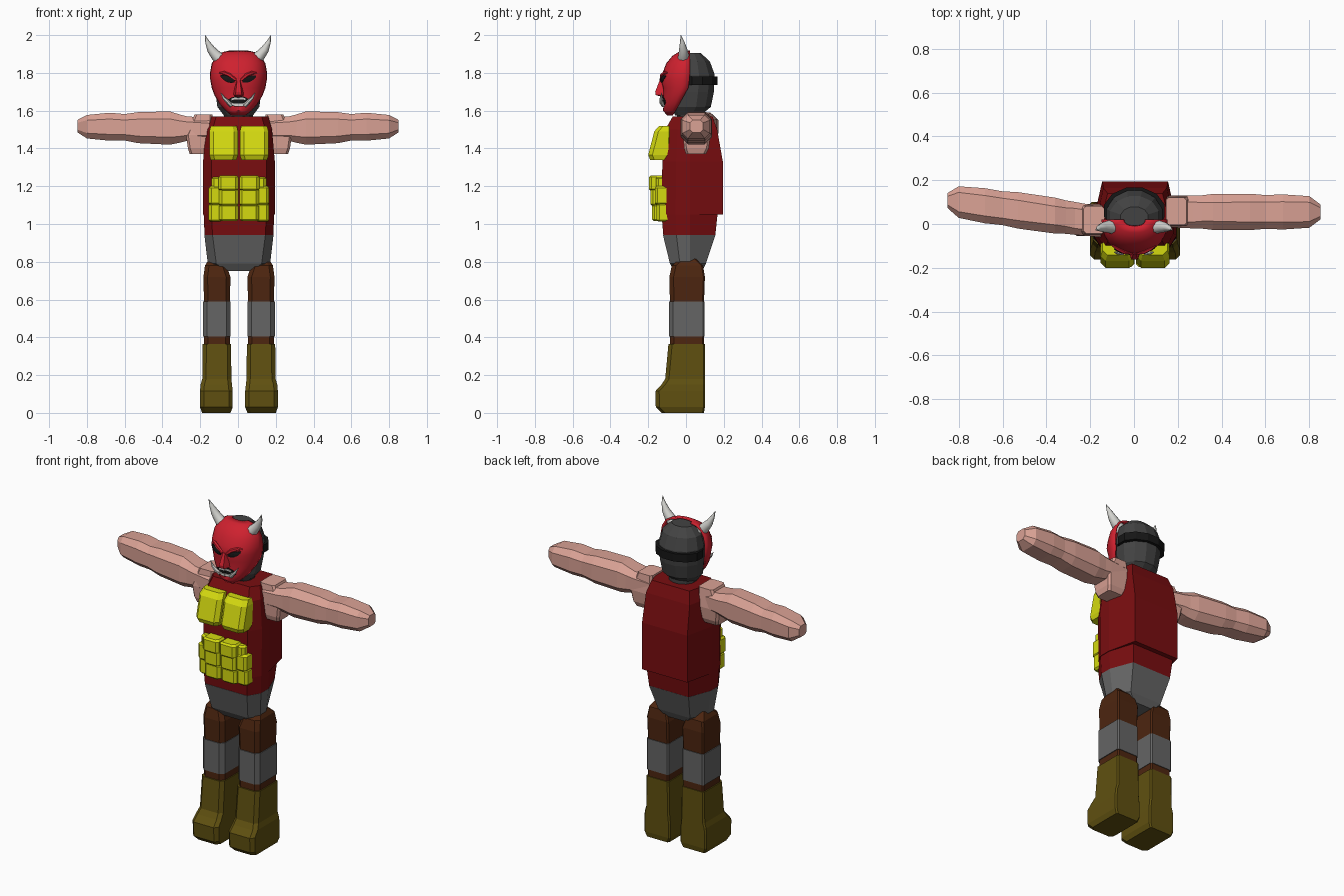
import bpy, bmesh, math
from mathutils import Vector

if "Cube" in bpy.data.objects:
    bpy.data.objects.remove(bpy.data.objects["Cube"])

CX = 0.005  # body centre line


def mat(name, r, g, b):
    m = bpy.data.materials.new(name)
    m.diffuse_color = (r, g, b, 1)
    m.use_nodes = True
    m.node_tree.nodes["Principled BSDF"].inputs["Base Color"].default_value = m.diffuse_color
    return m


SHIRT = mat("dark red", 0.19, 0.004, 0.005)
RED = mat("bright red", 0.62, 0.015, 0.028)
SKIN = mat("skin", 0.70, 0.36, 0.30)
YELLOW = mat("yellow", 0.66, 0.70, 0.005)
GREY = mat("grey", 0.13, 0.13, 0.13)
BROWN = mat("brown", 0.075, 0.019, 0.005)
OLIVE = mat("olive", 0.115, 0.08, 0.005)
CHAR = mat("charcoal", 0.055, 0.055, 0.055)
BLACK = mat("black", 0.008, 0.008, 0.008)
BONE = mat("bone", 0.65, 0.65, 0.62)


def loft(name, rings, m, closed=True, smooth=False):
    """Skin a list of equal-length point rings (closed) or rows (open)."""
    bm = bmesh.new()
    vs = [[bm.verts.new(p) for p in r] for r in rings]
    n = len(rings[0])
    for a, b in zip(vs, vs[1:]):
        for i in range(n if closed else n - 1):
            j = (i + 1) % n
            bm.faces.new((a[i], a[j], b[j], b[i]))
    if closed:
        bm.faces.new(vs[0][::-1])
        bm.faces.new(vs[-1])
        bmesh.ops.recalc_face_normals(bm, faces=bm.faces)
    me = bpy.data.meshes.new(name)
    bm.to_mesh(me)
    bm.free()
    me.materials.append(m)
    o = bpy.data.objects.new(name, me)
    bpy.context.collection.objects.link(o)
    if smooth:
        bpy.ops.object.select_all(action='DESELECT')
        bpy.context.view_layer.objects.active = o
        o.select_set(True)
        bpy.ops.object.shade_smooth_by_angle(angle=math.radians(45))
    return o


def sec(z, x0, x1, y0, y1, c=0.02, cb=None):
    """Box section with front corners cut by c and back corners by cb."""
    b = c if cb is None else cb
    return [(x0 + c, y0, z), (x1 - c, y0, z), (x1, y0 + c, z), (x1, y1 - b, z),
            (x1 - b, y1, z), (x0 + b, y1, z), (x0, y1 - b, z), (x0, y0 + c, z)]


def pair(name, rows, m, c=0.02, cb=None):
    """Same loft on both sides; rows give z and distances from centre."""
    for s, side in ((-1, "right"), (1, "left")):
        rings = [[(CX + s * x, y, z) for x, y, z in sec(*r, c, cb)] for r in rows]
        loft(f"{side}_{name}", rings, m)


# Torso: narrow back, widest at the middle, cut front corners
def hexa(z, wf, w, wb, yf, ym, yb):
    h = [(wf, yf), (w, (yf + ym) / 2), (w, ym), (wb, yb)]
    return [(CX + x, y, z) for x, y in h] + [(CX - x, y, z) for x, y in h[::-1]]


loft("torso", [hexa(1.05, .145, .19, .15, -.13, .02, .195),
               hexa(1.33, .145, .19, .15, -.125, .02, .195),
               hexa(1.50, .14, .175, .145, -.11, .02, .165),
               hexa(1.57, .12, .155, .125, -.07, .02, .14)], SHIRT)
loft("shirt_hem", [hexa(.94, .14, .182, .13, -.12, .02, .155),
                   hexa(1.06, .145, .187, .14, -.13, .02, .168)], SHIRT)
loft("hips", [hexa(.75, .07, .11, .07, -.06, .02, .085),
              hexa(.79, .12, .165, .105, -.085, .02, .105),
              hexa(.942, .14, .183, .131, -.122, .02, .156)], GREY)

# Legs, knee pads and boots
pair("leg", [(.34, .048, .185, -.085, .095), (.58, .048, .185, -.085, .095),
             (.72, .045, .188, -.088, .10), (.78, .065, .18, -.075, .09),
             (.82, .10, .155, -.03, .05)], BROWN, .022, .008)
pair("knee_pad", [(.405, .045, .19, -.09, .099), (.59, .045, .19, -.09, .099)],
     GREY, .022, .008)
pair("boot", [(0, .045, .195, -.13, .095), (.03, .033, .206, -.16, .10),
              (.115, .033, .206, -.162, .10), (.15, .037, .203, -.13, .10),
              (.18, .04, .194, -.11, .10), (.365, .042, .192, -.093, .10)],
     OLIVE, .02, .008)

# Arms: x distance, centre height, half height, half depth
ARM = [(.15, 1.50, .06, .07), (.27, 1.505, .065, .075), (.31, 1.505, .075, .076),
       (.36, 1.508, .088, .082), (.53, 1.51, .082, .083), (.60, 1.512, .07, .077),
       (.68, 1.515, .074, .08), (.80, 1.515, .062, .072), (.85, 1.518, .033, .035)]
for s, side, y0, slope in ((1, "left", .055, 0.0), (-1, "right", -.012, .14)):
    rings = []
    for d, zc, hz, hy in ARM:
        yc = y0 + slope * d
        rings.append([(s * d, y, z) for y, z, _ in
                      sec(0, yc - hy, yc + hy, zc - hz, zc + hz, hz * .45)])
    loft(side + "_arm", rings, SKIN)
    # short shoulder block under the arm
    yc = y0 + slope * .2
    rows = [(1.37, .16, .26, -.055, .05), (1.40, .15, .27, -.065, .065),
            (1.47, .14, .28, -.07, .075), (1.58, .14, .235, -.06, .065)]
    loft(side + "_shoulder", [[(CX + s * x, y + yc, z) for x, y, z in sec(*r, .012)]
                              for r in rows], SKIN)

# Chest pouches
pair("chest_pouch", [(1.34, .012, .15, -.19, -.09), (1.365, .005, .157, -.20, -.09),
                     (1.49, .005, .157, -.168, -.085), (1.52, .012, .148, -.142, -.085)],
     YELLOW, .022, .005)


def pouch(name, z0, z1, x0, x1, yf):
    e = .01
    pair(name, [(z0, x0 + e, x1 - e, yf + e, -.09), (z0 + e, x0, x1, yf, -.09),
                (z1 - e, x0, x1, yf, -.09), (z1, x0 + e, x1 - e, yf + e, -.09)],
         YELLOW, .014, .004)


# Belly pouches: low, middle and flap, with a thinner outer column
pouch("low_pouch", 1.015, 1.105, .003, .105, -.18)
pouch("middle_pouch", 1.095, 1.19, .003, .105, -.188)
pouch("pouch_flap", 1.175, 1.258, .003, .108, -.196)
pouch("outer_low_pouch", 1.012, 1.11, .09, .16, -.155)
pouch("outer_middle_pouch", 1.10, 1.20, .09, .16, -.165)
pouch("outer_flap", 1.18, 1.25, .09, .145, -.16)


# Head, neck and strap
def oval(z, w, yf, yb, n=12):
    return [(CX - .003 + w * math.sin(math.tau * (i + .5) / n),
             (yf + yb) / 2 - (yb - yf) / 2 * math.cos(math.tau * (i + .5) / n), z)
            for i in range(n)]


loft("neck", [oval(1.50, .08, -.05, .10), oval(1.64, .08, -.05, .10)], CHAR)
loft("head", [oval(1.575, .08, -.06, .08), oval(1.62, .115, -.085, .135),
              oval(1.70, .126, -.085, .152), oval(1.79, .132, -.08, .156),
              oval(1.86, .115, -.06, .13), oval(1.905, .065, -.02, .08)], CHAR)
loft("head_strap", [oval(1.735, .143, -.05, .17), oval(1.782, .143, -.05, .17)], BLACK)

# Mask rows: height, half width, front y, rear y
MASK = [(1.575, .038, -.10, -.07), (1.60, .068, -.122, -.055), (1.635, .10, -.118, -.035),
        (1.68, .127, -.122, -.01), (1.72, .142, -.122, .012), (1.765, .15, -.134, .018),
        (1.80, .151, -.124, .02), (1.85, .142, -.105, .02), (1.89, .118, -.072, .02),
        (1.91, .085, -.04, .02), (1.918, .05, -.01, .02)]


def mask_y(x, z):
    """Front surface of the mask at x (from centre) and z."""
    for a, b in zip(MASK, MASK[1:]):
        if a[0] <= z <= b[0]:
            t = (z - a[0]) / (b[0] - a[0])
            w, yf, yb = (a[i] + (b[i] - a[i]) * t for i in (1, 2, 3))
            return yb + (yf - yb) * max(0, 1 - (abs(x) / w) ** 2.3) ** (1 / 2.3)
    return 0


rows = []
for z, w, yf, yb in MASK:
    ang = [math.pi * (i / 14 - .5) for i in range(15)]
    p = 2 / 2.3
    rows.append([(.003 + math.copysign(w * abs(math.sin(a)) ** p, a),
                  yb + (yf - yb) * max(0, math.cos(a)) ** p, z) for a in ang])
mask = loft("mask", rows, RED, closed=False, smooth=True)
mask.modifiers.new("shell", 'SOLIDIFY').thickness = .01

# Nose and slanted brows
loft("nose", [[(.003 + s * w, y, z) for s, y in ((-1, -.09), (-.45, yf), (.45, yf), (1, -.09))]
              for z, w, yf in ((1.672, .02, -.125), (1.683, .036, -.16),
                               (1.70, .032, -.163), (1.765, .016, -.138))], RED)


def horn(name, pts, radii, m, n=8):
    """Tapered horn along a short path."""
    pts = [Vector(p) for p in pts]
    rings = []
    for i, (p, r) in enumerate(zip(pts, radii)):
        d = (pts[min(i + 1, len(pts) - 1)] - pts[max(i - 1, 0)]).normalized()
        u = d.cross(Vector((0, 1, 0))).normalized()
        v = d.cross(u)
        rings.append([p + r * (u * math.cos(math.tau * k / n) + v * math.sin(math.tau * k / n))
                      for k in range(n)])
    loft(name, rings, m, smooth=True)


def plate(name, s, cols, m, lift=.004):
    """Thin strip hugging the mask; cols give x, lower z, upper z."""
    o = loft(name, [[(.003 + s * x, mask_y(x, a + (b - a) * t) - lift, a + (b - a) * t)
                     for x, a, b in cols] for t in (0, .33, .67, 1)], m, closed=False)
    o.modifiers.new("thickness", 'SOLIDIFY').thickness = .005


for s, side in ((-1, "right"), (1, "left")):
    horn(side + "_horn", [(s * .085, -.015, 1.865), (s * .115, -.012, 1.89),
                          (s * .143, -.015, 1.925), (s * .162, -.02, 1.963),
                          (s * .175, -.028, 2.0)], (.034, .029, .022, .012, .001), BONE)
    horn(side + "_tusk", [(s * .036, -.118, 1.628), (s * .055, -.132, 1.648),
                          (s * .074, -.132, 1.666), (s * .092, -.128, 1.695)],
         (.012, .011, .008, .001), BONE, 6)
    horn(side + "_brow", [(s * .014 + .003, -.132, 1.762), (s * .045, -.127, 1.787),
                          (s * .075, -.112, 1.80), (s * .10, -.098, 1.80)],
         (.008, .011, .010, .003), RED, 6)
    plate(side + "_eye", s, [(.022, 1.750, 1.762), (.04, 1.748, 1.776), (.06, 1.752, 1.784),
                             (.078, 1.763, 1.787), (.092, 1.778, 1.787)], BLACK)

# Mouth opening with tooth rows
for s, side in ((-1, "right"), (1, "left")):
    plate(side + "_mouth", s, [(0, 1.622, 1.672), (.02, 1.622, 1.675), (.042, 1.628, 1.668),
                               (.06, 1.642, 1.655)], BLACK)
    plate(side + "_lower_teeth", s, [(0, 1.625, 1.638), (.02, 1.625, 1.638),
                                     (.04, 1.632, 1.644)], BONE, .008)
    plate(side + "_upper_teeth", s, [(0, 1.659, 1.668), (.02, 1.660, 1.670),
                                     (.038, 1.655, 1.664)], BONE, .008)
